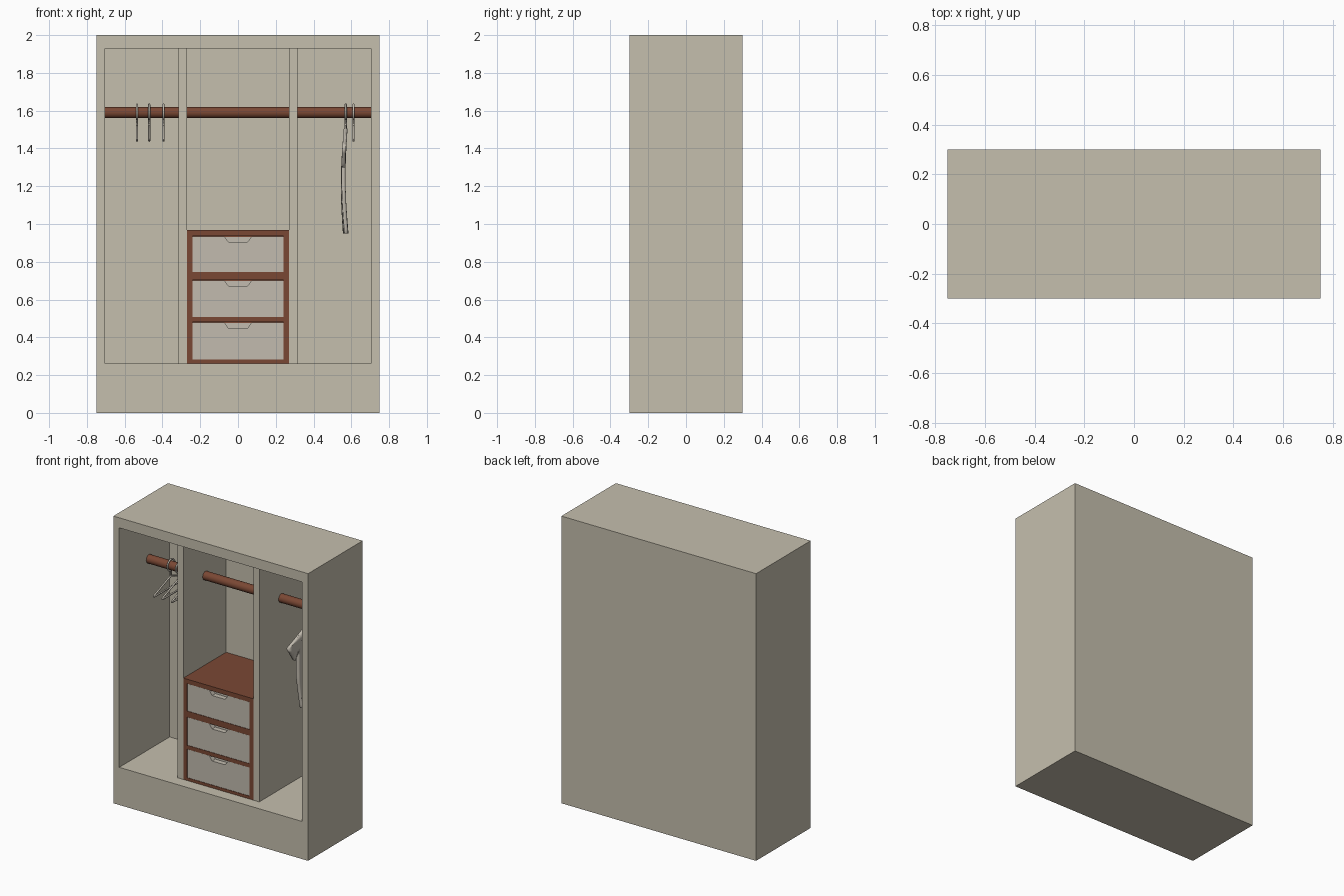
import bpy, bmesh, math
from mathutils import Vector

if "Cube" in bpy.data.objects:
    bpy.data.objects.remove(bpy.data.objects["Cube"])


def material(name, rgb):
    m = bpy.data.materials.new(name)
    m.diffuse_color = (*rgb, 1)
    m.use_nodes = True
    m.node_tree.nodes["Principled BSDF"].inputs["Base Color"].default_value = m.diffuse_color
    return m


BEIGE = material("beige_panel", (0.56, 0.52, 0.42))
GREY = material("warm_grey", (0.54, 0.50, 0.43))
BROWN = material("brown_wood", (0.195, 0.064, 0.034))


def finish(name, bm, mat, smooth=False):
    bmesh.ops.recalc_face_normals(bm, faces=bm.faces[:])
    me = bpy.data.meshes.new(name)
    bm.to_mesh(me)
    bm.free()
    me.materials.append(mat)
    ob = bpy.data.objects.new(name, me)
    bpy.context.collection.objects.link(ob)
    if smooth:
        bpy.ops.object.select_all(action='DESELECT')
        ob.select_set(True)
        bpy.context.view_layer.objects.active = ob
        bpy.ops.object.shade_smooth_by_angle(angle=math.radians(40))
    return ob


def box(name, x0, x1, y0, y1, z0, z1, mat):
    bm = bmesh.new()
    bmesh.ops.create_cube(bm, size=1)
    for v in bm.verts:
        v.co = ((x0 + x1) / 2 + v.co.x * (x1 - x0),
                (y0 + y1) / 2 + v.co.y * (y1 - y0),
                (z0 + z1) / 2 + v.co.z * (z1 - z0))
    return finish(name, bm, mat)


def extruded(name, profile, y0, y1, mat):
    """Extrude an x-z outline from y0 to y1."""
    bm = bmesh.new()
    f = bm.faces.new([bm.verts.new((x, y0, z)) for x, z in profile])
    r = bmesh.ops.extrude_face_region(bm, geom=[f])
    for v in r["geom"]:
        if isinstance(v, bmesh.types.BMVert):
            v.co.y = y1
    return finish(name, bm, mat)


# Carcass: closed box with one deep opening in the front
BACK = 0.255
bm = bmesh.new()


def ring(hx, y, z0, z1):
    return [bm.verts.new((x, y, z)) for x, z in
            ((-hx, z0), (hx, z0), (hx, z1), (-hx, z1))]


rings = [ring(0.75, 0.3, 0, 2), ring(0.75, -0.3, 0, 2),
         ring(0.705, -0.3, 0.262, 1.93), ring(0.705, BACK, 0.262, 1.93)]
bm.faces.new(rings[0])
bm.faces.new(rings[3])
for a, b in zip(rings, rings[1:]):
    for i in range(4):
        j = (i + 1) % 4
        bm.faces.new((a[i], a[j], b[j], b[i]))
finish("wardrobe_carcass", bm, BEIGE)

# Upright dividers
FRONT = -0.216
for side, s in (("left", -1), ("right", 1)):
    a, b = sorted((s * 0.27, s * 0.315))
    box(f"divider_{side}", a, b, FRONT, BACK, 0.262, 1.93, BEIGE)

# Hanging rods
ROD_Y, ROD_Z = 0.027, 1.59
for name, x0, x1 in (("left", -0.705, -0.315), ("middle", -0.27, 0.27),
                     ("right", 0.315, 0.705)):
    bm = bmesh.new()
    bmesh.ops.create_cone(bm, cap_ends=True, segments=32, radius1=0.03,
                          radius2=0.03, depth=x1 - x0)
    for v in bm.verts:
        x, y, z = v.co
        v.co = ((x0 + x1) / 2 + z, ROD_Y + y, ROD_Z + x)
    finish(f"rod_{name}", bm, BROWN, True)

# Drawer chest: solid body behind, frame bars in front
INNER = FRONT + 0.045
drawers = [(0.282, 0.481), (0.508, 0.704), (0.746, 0.937)]
box("chest_body", -0.27, 0.27, INNER, BACK, 0.262, 0.968, BROWN)
for side, s in (("left", -1), ("right", 1)):
    a, b = sorted((s * 0.24, s * 0.27))
    box(f"chest_side_{side}", a, b, FRONT, INNER, 0.262, 0.968, BROWN)
levels = [0.262] + [z for d in drawers for z in d] + [0.968]
for i in range(0, len(levels), 2):
    box(f"chest_rail_{i // 2}", -0.24, 0.24, FRONT, INNER,
        levels[i], levels[i + 1], BROWN)

# Drawer fronts with a notched finger pull, closed behind
for i, (z0, z1) in enumerate(drawers):
    h = z1 - 0.002
    outline = [(-0.24, z0), (0.24, z0), (0.24, h), (0.072, h), (0.05, z1 - 0.033),
               (-0.05, z1 - 0.033), (-0.072, h), (-0.24, h)]
    extruded(f"drawer_front_{i}", outline, FRONT + 0.003, INNER - 0.006, GREY)
    box(f"drawer_back_{i}", -0.235, 0.235, INNER - 0.007, INNER - 0.001,
        z0 + 0.002, z1 - 0.006, GREY)


# Clothes hangers: bent wire hook plus triangular body
def tube(name, pts, cyclic=False):
    cu = bpy.data.curves.new(name, 'CURVE')
    cu.dimensions = '3D'
    cu.bevel_depth = 0.006
    cu.bevel_resolution = 2
    cu.use_fill_caps = True
    sp = cu.splines.new('POLY')
    sp.points.add(len(pts) - 1)
    for p, c in zip(sp.points, pts):
        p.co = (*c, 1)
    sp.use_cyclic_u = cyclic
    cu.materials.append(GREY)
    ob = bpy.data.objects.new(name, cu)
    bpy.context.collection.objects.link(ob)
    bpy.ops.object.select_all(action='DESELECT')
    ob.select_set(True)
    bpy.context.view_layer.objects.active = ob
    bpy.ops.object.convert(target='MESH')
    bpy.ops.object.shade_smooth_by_angle(angle=math.radians(50))


def hanger(i, x):
    hook = []
    for k in range(17):
        a = math.radians(-20 + 290 * k / 16)
        hook.append((x, ROD_Y + 0.039 * math.cos(a), ROD_Z + 0.003 + 0.039 * math.sin(a)))
    hook.append((x, ROD_Y, 1.515))
    tube(f"hanger_hook_{i}", hook)
    body = [(0.0, 1.518), (0.03, 1.508), (0.18, 1.452), (0.192, 1.446), (0.186, 1.441)]
    left = [(-u, z) for u, z in reversed(body[1:])]
    tube(f"hanger_body_{i}", [(x, ROD_Y + u, z) for u, z in body + left], True)


for i, x in enumerate((-0.535, -0.47, -0.395, 0.57, 0.612)):
    hanger(i, x)

# Shirt: mirrored outline cut into a grid, rippled and thickened
half = [(0.05, 1.505), (0.13, 1.478), (0.285, 1.41), (0.21, 1.30),
        (0.168, 1.36), (0.172, 1.15), (0.15, 0.95)]
outline = half + [(-u, z) for u, z in reversed(half)]
bm = bmesh.new()
bm.faces.new([bm.verts.new((0, u, z)) for u, z in outline])
cuts = [((0, 0, 0.975 + 0.05 * k), (0, 0, 1)) for k in range(11)]
cuts += [((0, -0.24 + 0.03 * k, 0), (0, 1, 0)) for k in range(17)]
for co, no in cuts:
    bmesh.ops.bisect_plane(bm, geom=bm.verts[:] + bm.edges[:] + bm.faces[:],
                           plane_co=Vector(co), plane_no=Vector(no))
for v in bm.verts:
    _, u, z = v.co
    drop = (1.505 - z) / 0.555
    bow = -0.013 * math.sin(math.pi * drop)
    ripple = 0.005 * drop * math.sin(u * 45 + 3 * z)
    v.co = (0.57 + bow + ripple, min(ROD_Y + u, 0.25), z)
shirt = finish("hanging_shirt", bm, GREY, True)
mod = shirt.modifiers.new("thickness", 'SOLIDIFY')
mod.thickness = 0.02
mod.offset = 0
